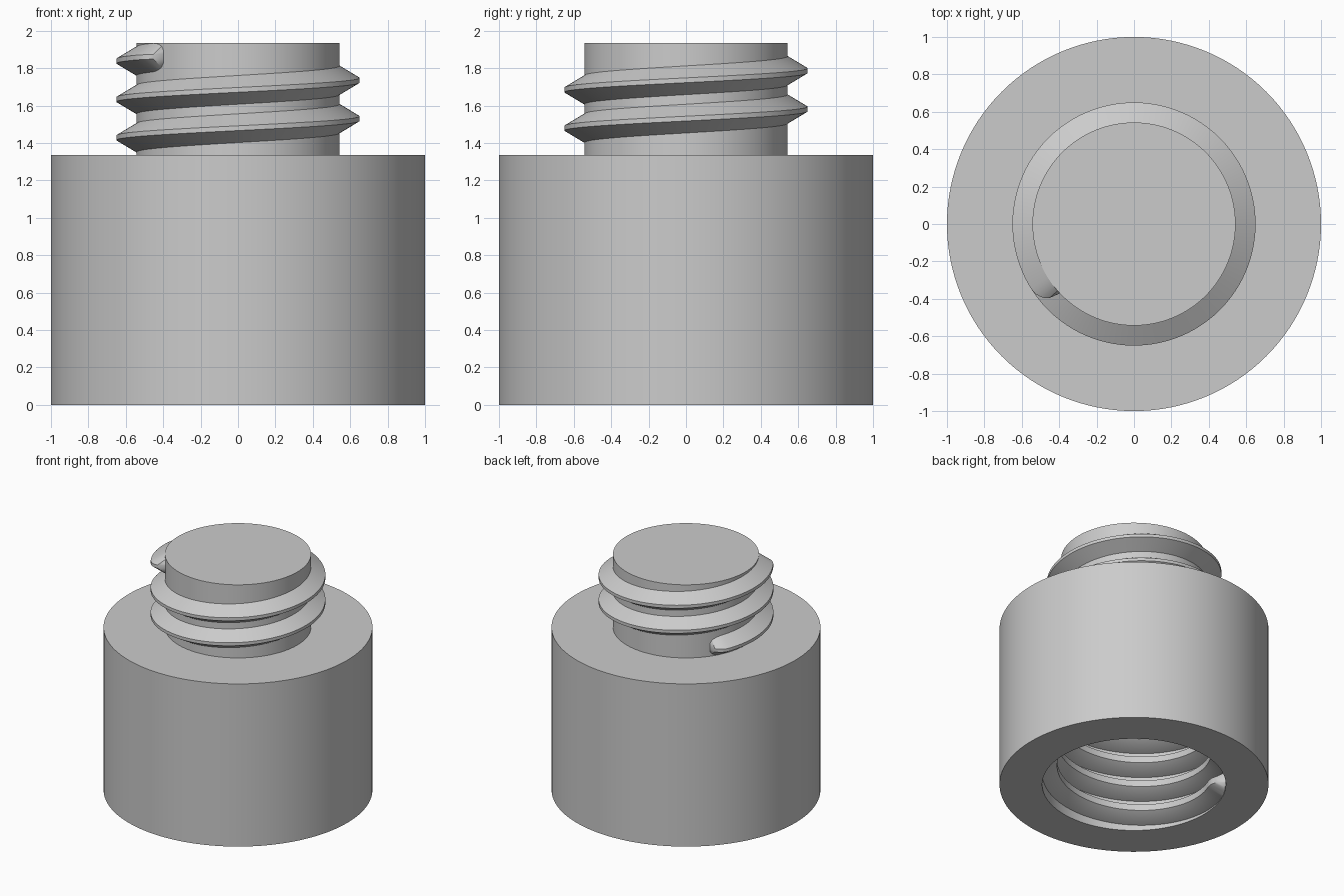
import bpy, bmesh, math

cube = bpy.data.objects.get("Cube")
if cube:
    bpy.data.objects.remove(cube, do_unlink=True)

PITCH = 0.205
BODY_TOP, STUD_TOP, BORE_DEPTH = 1.335, 1.935, 1.0
STUD_R, STUD_CREST = 0.543, 0.65
BORE_R, BORE_CREST = 0.683, 0.572
SEGMENTS = 128

grey = bpy.data.materials.new("light_grey")
grey.use_nodes = True
colour = (0.6, 0.6, 0.6, 1.0)
grey.diffuse_color = colour
grey.node_tree.nodes["Principled BSDF"].inputs["Base Color"].default_value = colour


def finish(name, bm):
    """Turn a bmesh into a named, smooth-shaded grey object."""
    bmesh.ops.recalc_face_normals(bm, faces=bm.faces)
    mesh = bpy.data.meshes.new(name)
    bm.to_mesh(mesh)
    bm.free()
    mesh.materials.append(grey)
    obj = bpy.data.objects.new(name, mesh)
    bpy.context.collection.objects.link(obj)
    bpy.ops.object.select_all(action='DESELECT')
    obj.select_set(True)
    bpy.context.view_layer.objects.active = obj
    bpy.ops.object.shade_smooth_by_angle(angle=math.radians(30))
    return obj


def lathe(name, profile):
    """Revolve a (radius, height) outline around z."""
    bm = bmesh.new()
    verts = [bm.verts.new((r, 0, z)) for r, z in profile]
    edges = [bm.edges.new(pair) for pair in zip(verts, verts[1:])]
    bmesh.ops.spin(bm, geom=verts + edges, cent=(0, 0, 0), axis=(0, 0, 1),
                   angle=math.tau, steps=SEGMENTS, use_merge=True)
    bmesh.ops.remove_doubles(bm, verts=bm.verts, dist=1e-5)
    finish(name, bm)


def thread(name, root, crest, root_w, crest_w, z0, start, end):
    """Helical ridge from start to end (degrees), rising from z0, with short tapered tips."""
    sink = math.copysign(0.01, root - crest)
    tip = 11.0
    tips = [tip * k / 6 for k in range(6)]
    count = round((end - start - 2 * tip) / 3)
    middle = [start + tip + (end - start - 2 * tip) * k / count for k in range(count + 1)]
    angles = [start + t for t in tips] + middle + [end - t for t in reversed(tips)]
    bm = bmesh.new()
    rings = []
    for a in angles:
        t = min(1.0, min(a - start, end - a) / tip)
        grow = math.sqrt(max(0.0, 1 - (1 - t) ** 2))
        r_crest = root + (crest - root) * max(grow, 0.03)
        half = root_w / 2 * (0.4 + 0.6 * grow)
        z = z0 + PITCH * (a - start) / 360
        section = [(root + sink, -half), (root, -half), (r_crest, -crest_w / 2),
                   (r_crest, crest_w / 2), (root, half), (root + sink, half)]
        c, s = math.cos(math.radians(a)), math.sin(math.radians(a))
        rings.append([bm.verts.new((r * c, r * s, z + dz)) for r, dz in section])
    for one, two in zip(rings, rings[1:]):
        for i in range(6):
            j = (i + 1) % 6
            bm.faces.new((one[i], one[j], two[j], two[i]))
    bm.faces.new(rings[0])
    bm.faces.new(rings[-1])
    finish(name, bm)


# Collar with a blind hole in its underside
lathe("collar", [(STUD_R - 0.03, BODY_TOP), (1, BODY_TOP), (1, 0), (BORE_R, 0),
                 (BORE_R, BORE_DEPTH), (0, BORE_DEPTH)])

# Plain stud on top
lathe("stud", [(STUD_R, BODY_TOP - 0.02), (STUD_R, STUD_TOP), (0, STUD_TOP)])

# Outer ridge around the stud
thread("stud_thread", STUD_R, STUD_CREST, PITCH * 0.75, PITCH / 8,
       1.53 - PITCH * 216 / 360, -216, 583)

# Inner ridge lining the hole
thread("bore_thread", BORE_R, BORE_CREST, PITCH * 7 / 8, PITCH / 4,
       0.087, 145, 145 + (BORE_DEPTH - 0.175) / PITCH * 360)
